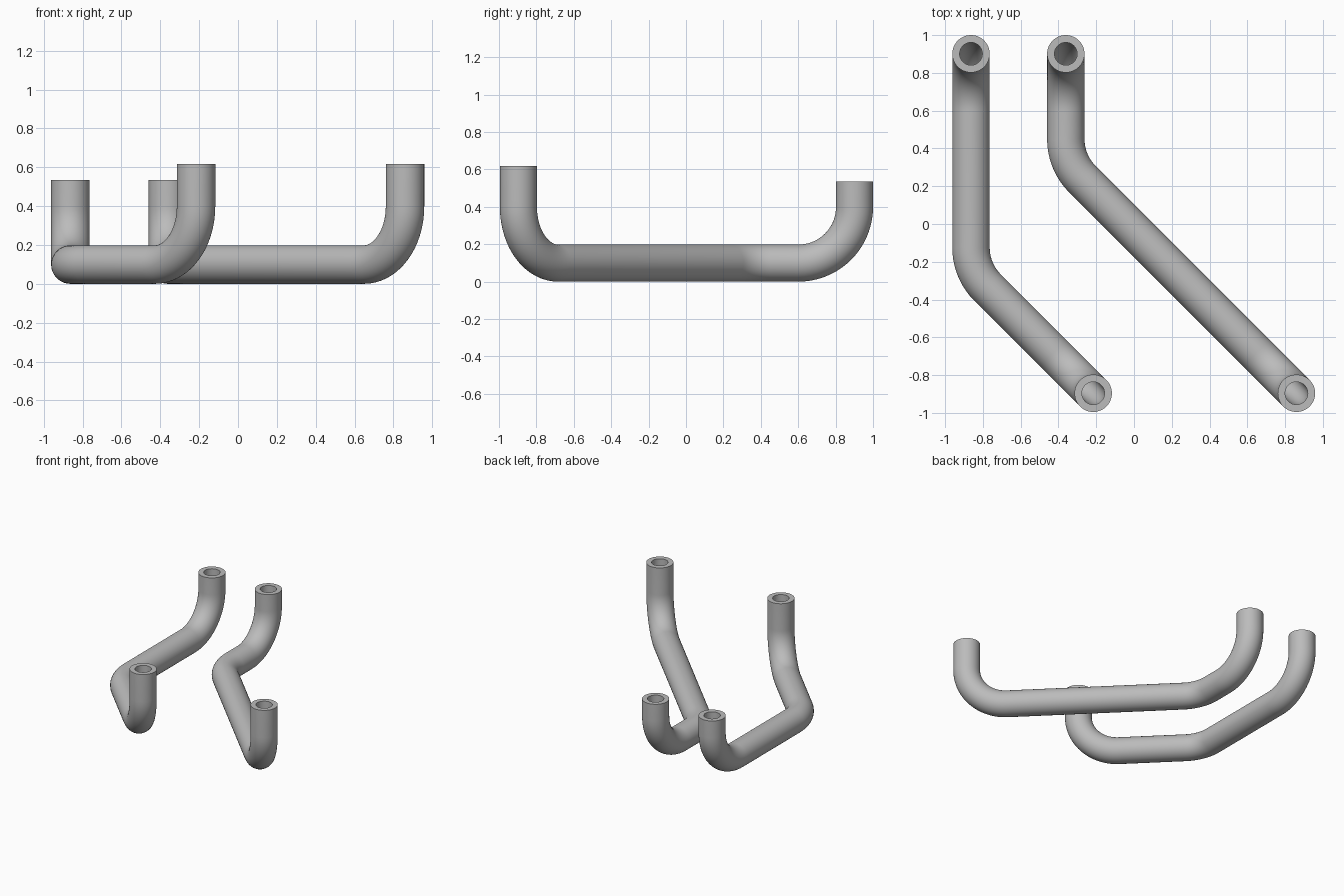
import bpy, bmesh, math
from mathutils import Vector

cube = bpy.data.objects.get("Cube")
if cube:
    bpy.data.objects.remove(cube, do_unlink=True)

OUTER, BORE, BEND = 0.099, 0.06, 0.3
SIDES = 48

steel = bpy.data.materials.new("grey steel")
steel.use_nodes = True
colour = (0.5, 0.5, 0.5, 1)
steel.diffuse_color = colour
steel.node_tree.nodes["Principled BSDF"].inputs["Base Color"].default_value = colour


def rounded_path(corners):
    """Centreline points and tangents, with each inner corner turned into an arc."""
    pts = [Vector(c) for c in corners]
    path = [(pts[0], (pts[1] - pts[0]).normalized())]
    for before, corner, after in zip(pts, pts[1:], pts[2:]):
        d1, d2 = (corner - before).normalized(), (after - corner).normalized()
        angle = d1.angle(d2)
        start = corner - d1 * BEND * math.tan(angle / 2)
        inward = (d2 - d1 * d1.dot(d2)).normalized()
        steps = max(8, round(math.degrees(angle) / 5))
        for i in range(steps + 1):
            a = angle * i / steps
            pos = start + BEND * (d1 * math.sin(a) + inward * (1 - math.cos(a)))
            path.append((pos, d1 * math.cos(a) + inward * math.sin(a)))
    path.append((pts[-1], (pts[-1] - pts[-2]).normalized()))
    return path


def hollow_pipe(name, corners):
    bm = bmesh.new()
    path = rounded_path(corners)
    side = Vector((1, 0, 0))
    last = path[0][1]
    walls = {OUTER: [], BORE: []}
    # Sweep both circles along the path without twist
    for pos, tangent in path:
        side = last.rotation_difference(tangent) @ side
        last = tangent
        up = tangent.cross(side)
        for radius, rings in walls.items():
            angles = [math.tau * k / SIDES for k in range(SIDES)]
            rings.append([bm.verts.new(pos + radius * (side * math.cos(a) + up * math.sin(a)))
                          for a in angles])

    def bridge(r1, r2):
        for k in range(SIDES):
            n = (k + 1) % SIDES
            bm.faces.new((r1[k], r1[n], r2[n], r2[k]))

    for rings in walls.values():
        for r1, r2 in zip(rings, rings[1:]):
            bridge(r1, r2)
    # Flat rims at both open ends
    for end in (0, -1):
        bridge(walls[OUTER][end], walls[BORE][end])
    bmesh.ops.recalc_face_normals(bm, faces=bm.faces)
    mesh = bpy.data.meshes.new(name)
    bm.to_mesh(mesh)
    bm.free()
    mesh.materials.append(steel)
    obj = bpy.data.objects.new(name, mesh)
    bpy.context.collection.objects.link(obj)
    bpy.ops.object.select_all(action="DESELECT")
    obj.select_set(True)
    bpy.context.view_layer.objects.active = obj
    bpy.ops.object.shade_smooth_by_angle(angle=math.radians(35))


# Each pipe rises at the back, runs forward, turns 45 degrees and rises at the front
BACK, FRONT = 0.901, -0.896
for name, back_x, front_x in (("right_pipe", -0.863, -0.216), ("left_pipe", -0.361, 0.86)):
    elbow_y = FRONT + front_x - back_x
    hollow_pipe(name, [(back_x, BACK, 0.535), (back_x, BACK, OUTER), (back_x, elbow_y, OUTER),
                       (front_x, FRONT, OUTER), (front_x, FRONT, 0.618)])
